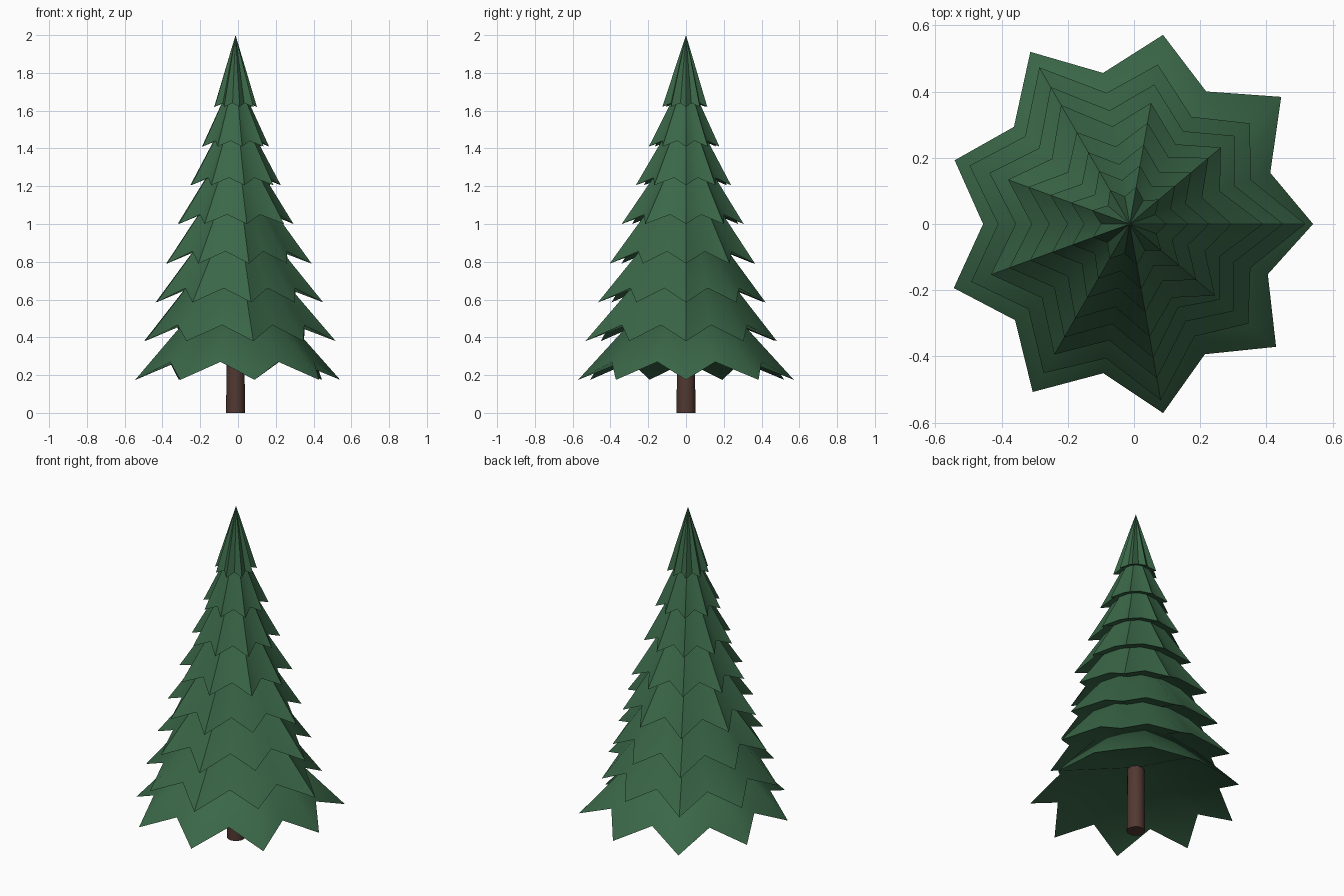
import bpy, bmesh
from math import sin, cos, radians

cube = bpy.data.objects.get("Cube")
if cube:
    bpy.data.objects.remove(cube, do_unlink=True)

CX = -0.013          # trunk axis
POINTS = 9           # branch tips per tier


def material(name, color):
    mat = bpy.data.materials.new(name)
    mat.use_nodes = True
    mat.diffuse_color = (*color, 1)
    mat.node_tree.nodes["Principled BSDF"].inputs["Base Color"].default_value = (*color, 1)
    return mat


needle_green = material("needle_green", (0.042, 0.135, 0.064))
bark_brown = material("bark_brown", (0.085, 0.040, 0.030))


def finish(bm, name, mat):
    mesh = bpy.data.meshes.new(name)
    bm.to_mesh(mesh)
    bm.free()
    mesh.materials.append(mat)
    obj = bpy.data.objects.new(name, mesh)
    bpy.context.collection.objects.link(obj)
    bpy.ops.object.select_all(action='DESELECT')
    obj.select_set(True)
    bpy.context.view_layer.objects.active = obj
    bpy.ops.object.shade_smooth_by_angle(angle=radians(45))


def branch_tier(name, radius, tip_z, rise, apex_z, spread, inset):
    """Star-edged cone with a hollowed underside: low tips alternate with raised notches."""
    bm = bmesh.new()
    apex = bm.verts.new((CX, 0, apex_z))
    hollow = bm.verts.new((CX, 0, tip_z + 0.39 * radius))
    rim = []
    for i in range(POINTS):
        tip = radius * spread[i]
        notch = radius * inset * (spread[i] + spread[(i + 1) % POINTS]) / 2
        for r, angle, z in ((tip, 40 * i, tip_z), (notch, 40 * i + 20, tip_z + rise)):
            a = radians(angle)
            rim.append(bm.verts.new((CX + r * cos(a), r * sin(a), z)))
    for i, vert in enumerate(rim):
        following = rim[(i + 1) % len(rim)]
        bm.faces.new((apex, vert, following))
        bm.faces.new((hollow, following, vert))
    finish(bm, name, needle_green)


# Tip lengths around the tree, counter-clockwise from +x
even = (0.955, 1.03, 1.0, 1.035, 0.97, 0.975, 1.01, 1.0, 0.995)
uneven = (1.02, 0.91, 0.94, 1.05, 0.99, 0.98, 1.0, 1.04, 0.90)
upper = (0.96, 0.97, 0.97, 1.0, 1.02, 1.0, 1.03, 1.08, 1.05)

# radius, tip height, notch rise, apex height, tip lengths
tiers = (
    (0.58, 0.175, 0.095, 0.80, even),
    (0.52, 0.38, 0.085, 1.00, uneven),
    (0.455, 0.585, 0.075, 1.16, uneven),
    (0.395, 0.79, 0.065, 1.35, uneven),
    (0.32, 1.00, 0.05, 1.50, upper),
    (0.25, 1.205, 0.04, 1.66, upper),
    (0.185, 1.41, 0.03, 1.80, upper),
    (0.118, 1.62, 0.02, 2.00, upper),
)
for n, (radius, z, rise, top, spread) in enumerate(tiers):
    branch_tier(f"branch_tier_{n + 1}", radius, z, rise, top, spread, 0.785 - 0.008 * n)

# Trunk
bm = bmesh.new()
bmesh.ops.create_cone(bm, cap_ends=True, segments=16, radius1=0.05, radius2=0.045, depth=0.6)
bmesh.ops.translate(bm, verts=bm.verts, vec=(CX, 0, 0.3))
finish(bm, "trunk", bark_brown)
